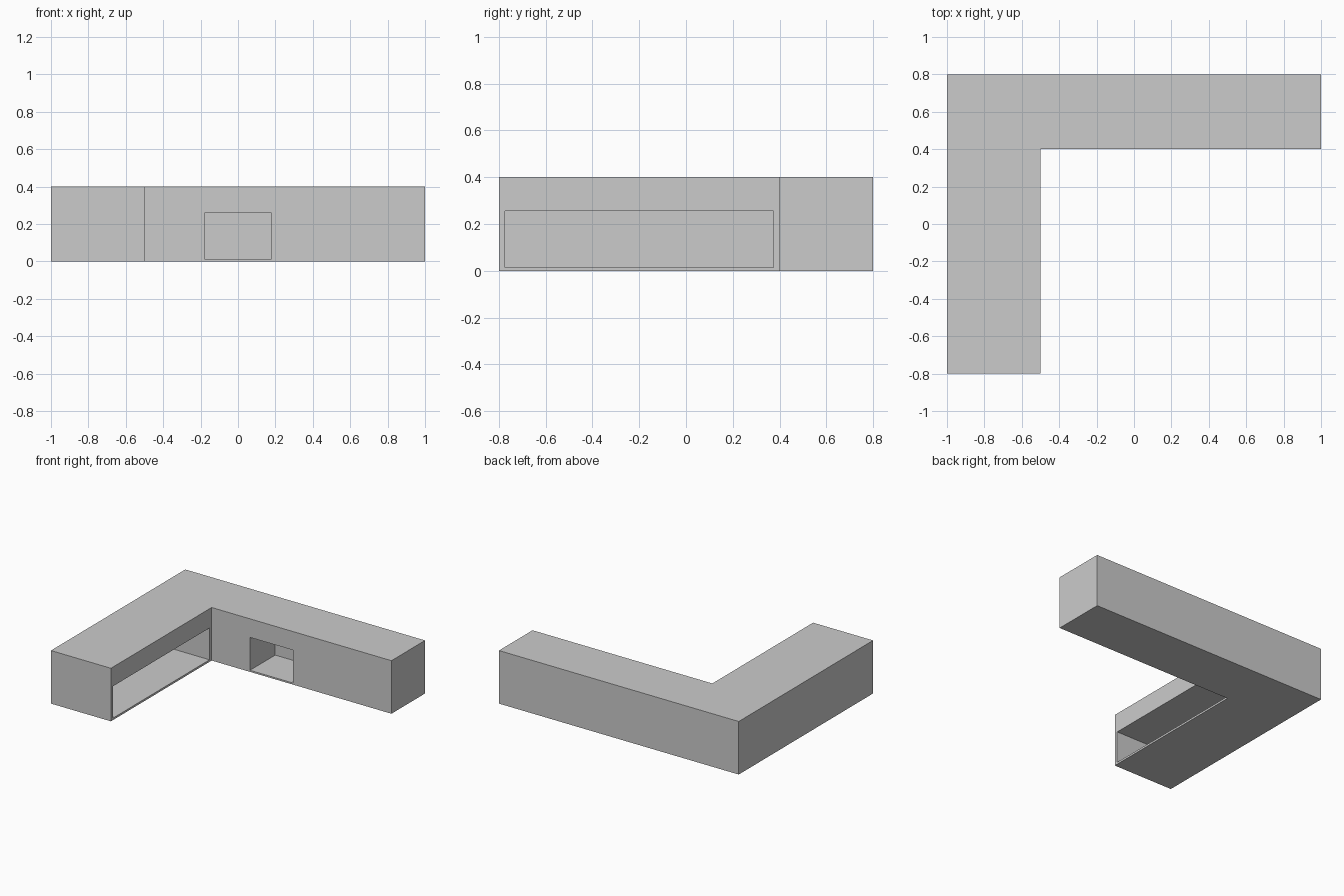
import bpy, bmesh

if "Cube" in bpy.data.objects:
    bpy.data.objects.remove(bpy.data.objects["Cube"])


def prism(name, outline, z0, z1):
    bm = bmesh.new()
    base = bm.faces.new([bm.verts.new((x, y, z0)) for x, y in outline])
    top = bmesh.ops.extrude_face_region(bm, geom=[base])["geom"]
    verts = [v for v in top if isinstance(v, bmesh.types.BMVert)]
    bmesh.ops.translate(bm, verts=verts, vec=(0, 0, z1 - z0))
    bmesh.ops.recalc_face_normals(bm, faces=bm.faces[:])
    mesh = bpy.data.meshes.new(name)
    bm.to_mesh(mesh)
    bm.free()
    obj = bpy.data.objects.new(name, mesh)
    bpy.context.collection.objects.link(obj)
    return obj


def cut_niche(target, name, x0, x1, y0, y1, z0, z1):
    cutter = prism(name, [(x0, y0), (x1, y0), (x1, y1), (x0, y1)], z0, z1)
    cutter.hide_render = True
    cutter.hide_viewport = True
    mod = target.modifiers.new(name, 'BOOLEAN')
    mod.operation = 'DIFFERENCE'
    mod.solver = 'EXACT'
    mod.object = cutter


# L-shaped body
body = prism("corner_body", [(-1, -0.8), (-0.5, -0.8), (-0.5, 0.4),
                             (1, 0.4), (1, 0.8), (-1, 0.8)], 0, 0.4)

# Long niche in the left arm, opening towards +x
cut_niche(body, "long_niche_cutter", -0.9, -0.4, -0.775, 0.375, 0.015, 0.255)

# Small niche in the back arm, opening towards the front
cut_niche(body, "small_niche_cutter", -0.18, 0.18, 0.3, 0.7, 0.012, 0.26)
